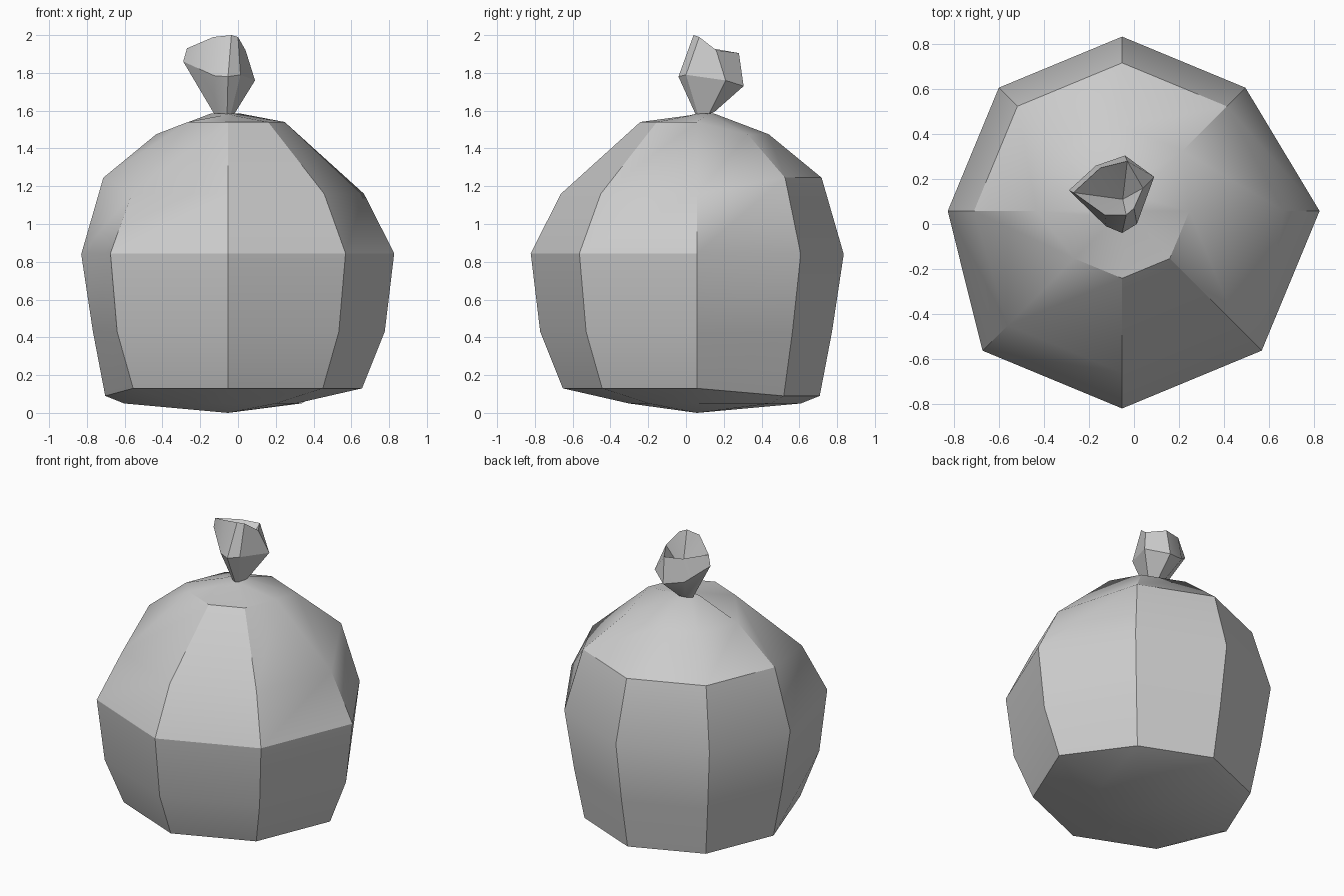
import bpy, bmesh
from math import sin, cos, radians
from mathutils import Vector

cube = bpy.data.objects.get("Cube")
if cube:
    bpy.data.objects.remove(cube, do_unlink=True)

# Cloth material
cloth = bpy.data.materials.new("grey cloth")
cloth.use_nodes = True
grey = (0.6, 0.6, 0.6, 1)
cloth.diffuse_color = grey
cloth.node_tree.nodes["Principled BSDF"].inputs["Base Color"].default_value = grey


def loft(name, rings, start, end):
    """Skin equal-length rings from bottom to top and close both ends to a point."""
    bm = bmesh.new()
    loops = [[bm.verts.new(p) for p in ring] for ring in rings]
    n = len(loops[0])
    first, last = bm.verts.new(start), bm.verts.new(end)
    for i in range(n):
        j = (i + 1) % n
        bm.faces.new((first, loops[0][j], loops[0][i]))
        bm.faces.new((last, loops[-1][i], loops[-1][j]))
        for low, high in zip(loops, loops[1:]):
            bm.faces.new((low[i], low[j], high[j], high[i]))
    bmesh.ops.recalc_face_normals(bm, faces=bm.faces)
    mesh = bpy.data.meshes.new(name)
    bm.to_mesh(mesh)
    bm.free()
    mesh.materials.append(cloth)
    obj = bpy.data.objects.new(name, mesh)
    bpy.context.collection.objects.link(obj)
    bpy.ops.object.select_all(action="DESELECT")
    obj.select_set(True)
    bpy.context.view_layer.objects.active = obj
    bpy.ops.object.shade_smooth_by_angle(angle=radians(30))
    return obj


# Sack body: eight columns, four bulging at the front and four slumped at the back
CX, CY = -0.053, 0.058
bulging = [(0.36, 0.05), (0.71, 0.13), (0.83, 0.43), (0.88, 0.845),
           (0.72, 1.16), (0.30, 1.54), (0.04, 1.575)]
slumped = [(0.55, 0.05), (0.65, 0.09), (0.715, 0.43), (0.777, 0.84),
           (0.66, 1.245), (0.38, 1.475), (0.09, 1.585)]
columns = [(radians(45 * k), slumped if 1 <= k <= 4 else bulging) for k in range(8)]
body_rings = [[(CX + p[i][0] * cos(a), CY + p[i][0] * sin(a), p[i][1])
               for a, p in columns] for i in range(len(bulging))]
loft("sack_body", body_rings, (CX, CY, 0), (CX, CY, 1.585))

# Gathered top: uneven flared folds around a hollow middle
belly = [(0.09, 0.21, 1.76), (-0.04, 0.305, 1.73), (-0.17, 0.26, 1.76),
         (-0.29, 0.15, 1.86), (-0.125, -0.01, 1.785), (-0.053, -0.04, 1.78),
         (0.013, 0.0, 1.79)]
rim = [(0.04, 0.16, 1.92), (-0.03, 0.28, 1.905), (-0.15, 0.25, 1.91),
       (-0.27, 0.14, 1.93), (-0.13, 0.04, 1.99), (-0.035, 0.04, 2.0),
       (0.0, 0.07, 1.99)]
middle = Vector((-0.06, 0.09, 1.57))
neck = []
for p in belly:
    v = middle.lerp(Vector(p), 0.28)
    neck.append((v.x, v.y, 1.575 + max(0, v.y - middle.y) * 0.3))
loft("gathered_top", [neck, belly, rim], middle, (-0.05, 0.11, 1.75))
